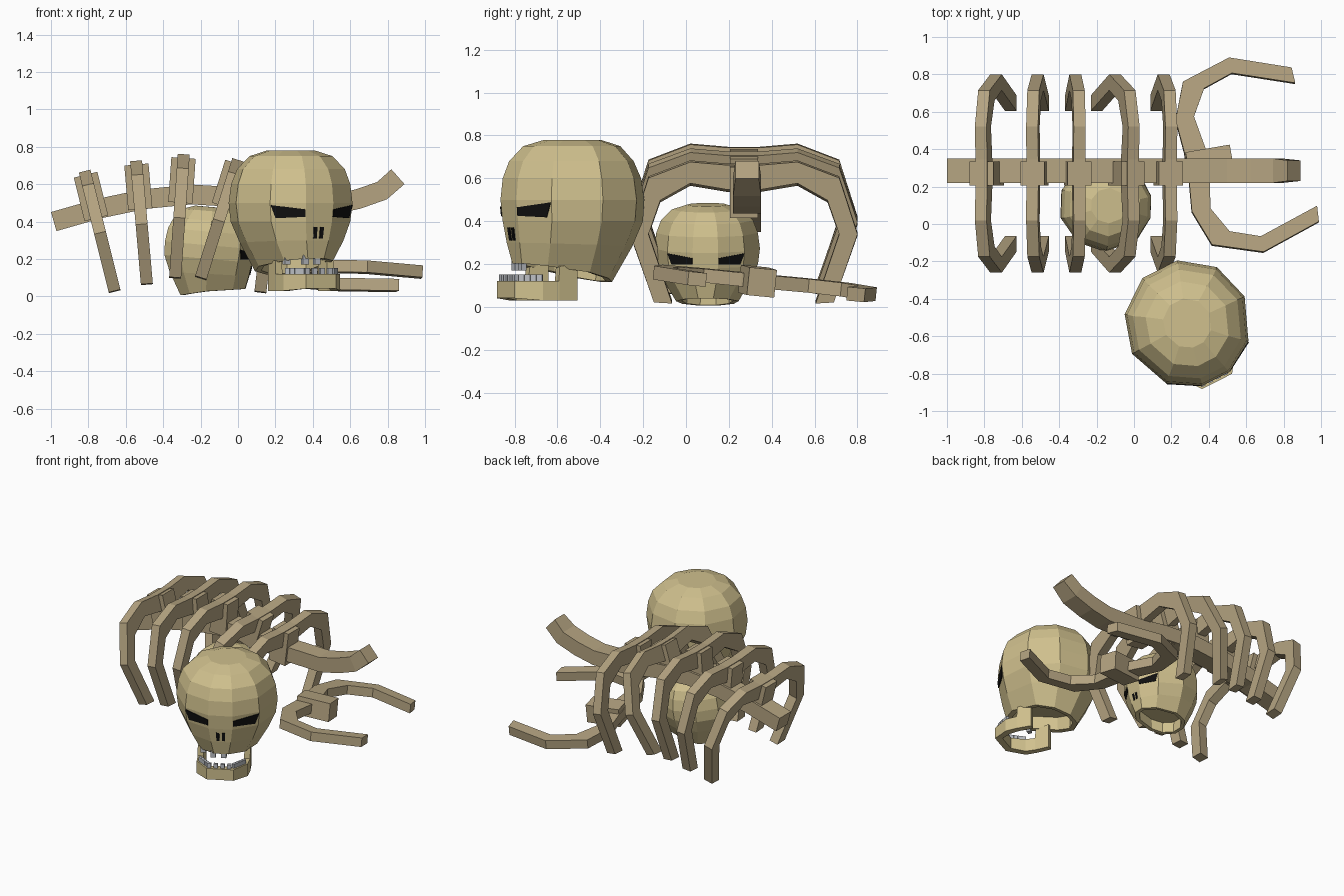
import bpy, bmesh
from math import sin, cos, radians
from mathutils import Matrix, Vector

if "Cube" in bpy.data.objects:
    bpy.data.objects.remove(bpy.data.objects["Cube"])


def material(name, rgb):
    m = bpy.data.materials.new(name)
    m.diffuse_color = (*rgb, 1)
    m.use_nodes = True
    m.node_tree.nodes["Principled BSDF"].inputs["Base Color"].default_value = m.diffuse_color
    return m


BONE = material("bone", (0.46, 0.37, 0.22))
SKULL = material("skull_bone", (0.63, 0.53, 0.27))
BLACK = material("socket_black", (0.005, 0.005, 0.005))
TEETH = material("teeth_grey", (0.5, 0.52, 0.55))


def loft(bm, rings):
    """Skin consecutive vertex rings and cap both ends."""
    vs = [[bm.verts.new(p) for p in r] for r in rings]
    n = len(rings[0])
    for a, b in zip(vs, vs[1:]):
        for i in range(n):
            j = (i + 1) % n
            bm.faces.new((a[i], a[j], b[j], b[i]))
    bm.faces.new(vs[0][::-1])
    bm.faces.new(vs[-1])


def box(bm, centre, size, turn=0):
    m = (Matrix.Translation(centre) @ Matrix.Rotation(turn, 4, 'Z')
         @ Matrix.Diagonal((*size, 1)))
    bmesh.ops.create_cube(bm, size=1, matrix=m)


def finish(name, bm, mat, matrix=Matrix()):
    bmesh.ops.recalc_face_normals(bm, faces=bm.faces[:])
    me = bpy.data.meshes.new(name)
    bm.to_mesh(me)
    bm.free()
    me.materials.append(mat)
    ob = bpy.data.objects.new(name, me)
    bpy.context.collection.objects.link(ob)
    ob.matrix_world = matrix
    return ob


# Spine: bent bar running along x
path = [(-0.985, 0.40), (-0.74, 0.47), (-0.5, 0.52), (-0.25, 0.545), (0.0, 0.53),
        (0.25, 0.495), (0.5, 0.49), (0.64, 0.52), (0.77, 0.565), (0.855, 0.64)]
bm = bmesh.new()
rings = []
for i, p in enumerate(path):
    a, b = Vector(path[max(i - 1, 0)]), Vector(path[min(i + 1, len(path) - 1)])
    d = (b - a).normalized()
    n = Vector((-d.y, d.x)) * 0.053
    w = 0.065 if i < len(path) - 1 else 0.055
    q = Vector(p)
    rings.append([(c.x, 0.285 + s * w, c.y)
                  for c, s in ((q + n, -1), (q + n, 1), (q - n, 1), (q - n, -1))])
loft(bm, rings)
finish("spine", bm, BONE)


# Ribs: one hoop with a central vertebra block, hung along the spine
def rib(name, matrix):
    half = [(0.42, -0.66, 0.335, -0.665), (0.53, -0.34, 0.445, -0.34),
            (0.445, -0.075, 0.39, -0.18), (0.25, 0, 0.25, -0.10), (0.075, -0.015, 0.075, -0.13)]
    secs = half + [(-a, b, -c, d) for a, b, c, d in reversed(half)]
    t = 0.032
    bm = bmesh.new()
    loft(bm, [[(-t, a, b), (t, a, b), (t, c, d), (-t, c, d)] for a, b, c, d in secs])
    box(bm, (0, 0, -0.14), (0.13, 0.13, 0.24))
    finish(name, bm, BONE, matrix)


for k, (x, z, lean) in enumerate([(-0.82, 0.67, -14), (-0.545, 0.725, -5), (-0.29, 0.76, 4),
                                  (0.0, 0.73, 17.5), (0.2, 0.68, 7)]):
    rib(f"rib_{k + 1}", Matrix.Translation((x, 0.27, z)) @ Matrix.Rotation(radians(lean), 4, 'Y'))

# Fallen rib lying on the ground
up = Vector((-0.985, -0.17, 0.05)).normalized()
side = Vector((-0.17, 0.98, -0.095))
side = (side - up * side.dot(up)).normalized()
nrm = side.cross(up)
rot = Matrix((nrm, side, up)).transposed().to_4x4()
rib("fallen_rib", Matrix.Translation((0.265, 0.31, 0.127)) @ rot)

# Skull: ten sided rings (z front, z back, half width, front reach, back reach)
LEVELS = [(0.78, 0.78, 0.13, 0.13, 0.13), (0.75, 0.75, 0.225, 0.23, 0.22),
          (0.68, 0.68, 0.295, 0.295, 0.28), (0.60, 0.60, 0.325, 0.325, 0.315),
          (0.50, 0.50, 0.338, 0.335, 0.33), (0.40, 0.40, 0.325, 0.325, 0.325),
          (0.30, 0.28, 0.275, 0.31, 0.275), (0.205, 0.115, 0.20, 0.29, 0.18),
          (0.205, 0.12, 0.165, 0.25, 0.15), (0.29, 0.22, 0.16, 0.24, 0.16)]
SIDES = [14, 47, 88, 125, 162]
ANGLES = SIDES + [-a for a in reversed(SIDES)]


def skull_point(level, deg):
    zf, zb, w, f, b = level
    a = radians(deg)
    c = cos(a)
    return Vector((w * sin(a), -(f if c > 0 else b) * c * 1.03, zf + (zb - zf) * (1 - c) / 2))


def patch(bm, i, left, right, corners):
    """Dark quad on the panel between two columns, under ring i; corners are (s, z)."""
    vs = []
    for s, z in corners:
        t = (LEVELS[i][0] - z) / (LEVELS[i][0] - LEVELS[i + 1][0])
        a = skull_point(LEVELS[i], left).lerp(skull_point(LEVELS[i], right), s)
        b = skull_point(LEVELS[i + 1], left).lerp(skull_point(LEVELS[i + 1], right), s)
        p = a.lerp(b, t)
        vs.append(p + Vector((p.x, p.y, 0)).normalized() * 0.006)
    inner = [v - Vector((v.x, v.y, 0)).normalized() * 0.03 for v in vs]
    loft(bm, [vs, inner])


def skull(name, matrix):
    bm = bmesh.new()
    loft(bm, [[skull_point(l, a) for a in ANGLES] for l in LEVELS])
    finish(name + "_cranium", bm, SKULL, matrix)
    bm = bmesh.new()
    for s in (1, -1):
        patch(bm, 4, 14 * s, 47 * s, [(0.02, 0.465), (0.98, 0.488), (0.86, 0.418), (0.02, 0.425)])
    for s in (0.30, 0.56):
        patch(bm, 5, -14, 14, [(s, 0.37), (s + 0.14, 0.37), (s + 0.14, 0.31), (s, 0.31)])
    finish(name + "_sockets", bm, BLACK, matrix)


big = Matrix.Translation((0.285, -0.53, 0)) @ Matrix.Rotation(radians(27), 4, 'Z')
skull("large_skull", big)
skull("small_skull", Matrix.Translation((-0.185, 0.1, -0.09)) @ Matrix.Rotation(radians(88), 4, 'Z')
      @ Matrix.Rotation(radians(5), 4, 'X') @ Matrix.Scale(0.73, 4))

# Lower jaw of the large skull
half = [(0.17, 0.06, 0.13, 0.20), (0.175, 0.155, 0.135, 0.19), (0.175, 0.16, 0.135, 0.12),
        (0.17, 0.24, 0.125, 0.12), (0.09, 0.35, 0.07, 0.12)]
secs = half + [(-u, f, -v, z) for u, f, v, z in reversed(half)]
bm = bmesh.new()
rings = []
for u, f, v, top in secs:
    g = f - (0.045 if f > 0.3 else 0.015 if f > 0.2 else 0)
    low = 0.03 + max(0, f - 0.24) * 0.1
    rings.append([(u, -f, low), (u, -f, top), (v, -g, top), (v, -g, low)])
loft(bm, rings)
finish("lower_jaw", bm, SKULL, big)

# Teeth
bm = bmesh.new()
for u in (-0.12, -0.075, -0.03, 0.015, 0.06, 0.105):
    if abs(u) < 0.08:
        box(bm, (u, -0.33, 0.133), (0.026, 0.02, 0.035))
for s in (1, -1):
    for t in (0.1, 0.35, 0.6, 0.85):
        box(bm, (s * (0.15 - 0.07 * t), -(0.235 + 0.09 * t), 0.133), (0.026, 0.02, 0.035), s * 0.9)
for u in (-0.13, -0.055, 0.015):
    box(bm, (u, -0.27 + max(0, -u - 0.06), 0.195), (0.035, 0.025, 0.05))
finish("teeth", bm, TEETH, big)
